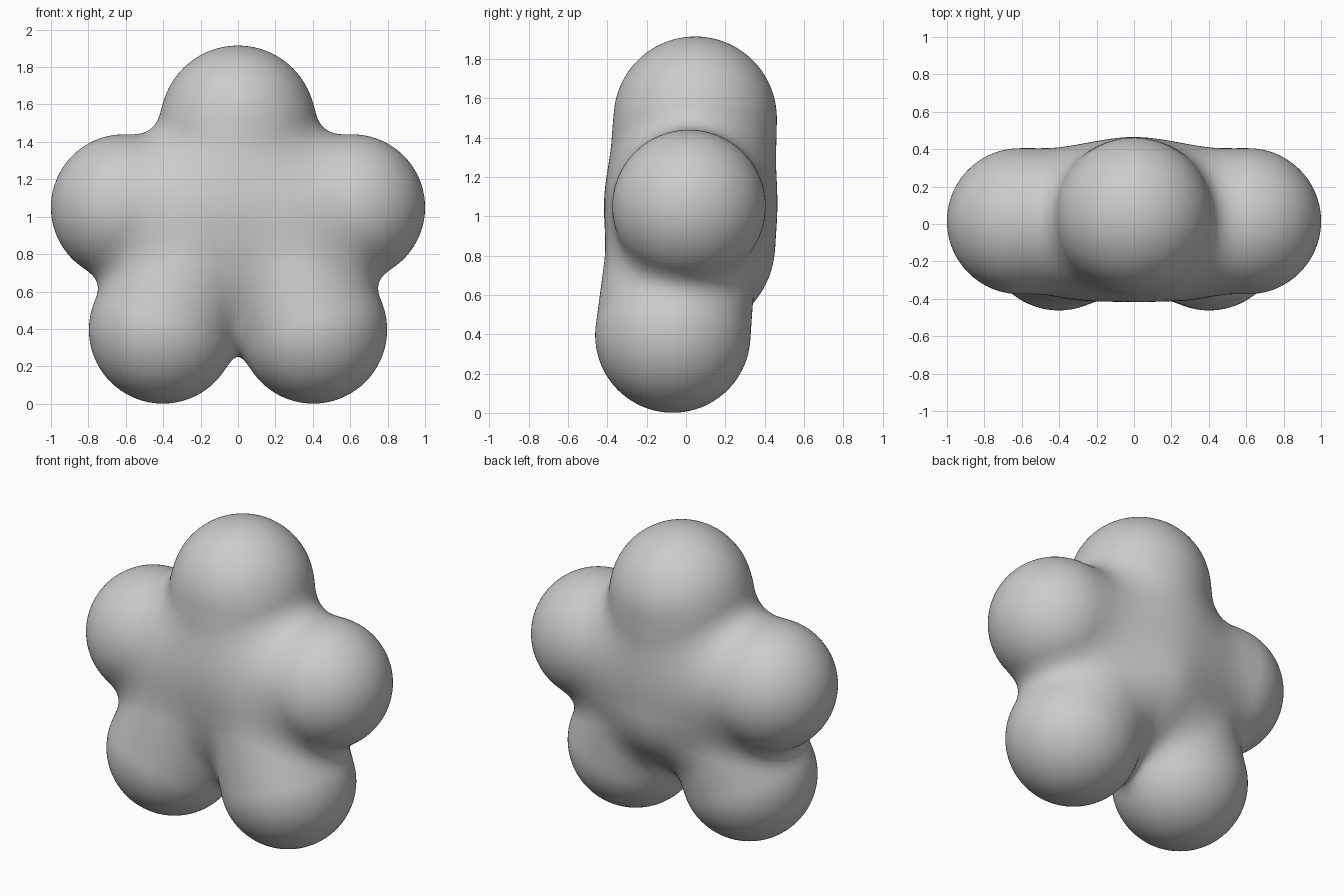
import bpy, bmesh
from mathutils import Vector

if "Cube" in bpy.data.objects:
    bpy.data.objects.remove(bpy.data.objects["Cube"])

BLEND = 0.13
CENTER = Vector((0, 0.0, 1.0))  # lies inside every limb, so rays from it hit the skin once


def limb(a, b, ra, rb):
    """Tapered rounded limb as a distance function."""
    a, b = Vector(a), Vector(b)
    ab = b - a
    inv = 1 / ab.length_squared

    def dist(p):
        t = min(1.0, max(0.0, (p - a).dot(ab) * inv))
        return (p - a - ab * t).length - (ra + (rb - ra) * t)
    return dist


def soft_min(a, b):
    h = max(BLEND - abs(a - b), 0) / BLEND
    return min(a, b) - h * h * BLEND / 4


# Legs, torso with head, and the crosswise arms
leg_l = limb((0, 0.045, 1.5), (-0.402, -0.067, 0.396), 0.36, 0.395)
leg_r = limb((0, 0.045, 1.5), (0.402, -0.067, 0.396), 0.36, 0.395)
torso = limb((0, 0.05, 1.5), (0, 0.05, 0.84), 0.37, 0.40)
arms = limb((-0.61, 0.015, 1.05), (0.61, 0.015, 1.05), 0.39, 0.39)


def body(p):
    d = soft_min(leg_l(p), leg_r(p))
    d = soft_min(d, torso(p))
    return soft_min(d, arms(p))


# Wrap a sphere onto the blended limbs
bm = bmesh.new()
bmesh.ops.create_icosphere(bm, subdivisions=7, radius=1)
for v in bm.verts:
    ray = v.co.normalized()
    lo, hi = 0.2, 1.4
    for _ in range(13):
        mid = (lo + hi) / 2
        if body(CENTER + ray * mid) < 0:
            lo = mid
        else:
            hi = mid
    v.co = CENTER + ray * hi
for f in bm.faces:
    f.smooth = True

mesh = bpy.data.meshes.new("plush_body")
bm.to_mesh(mesh)
bm.free()
obj = bpy.data.objects.new("plush_body", mesh)
bpy.context.collection.objects.link(obj)
